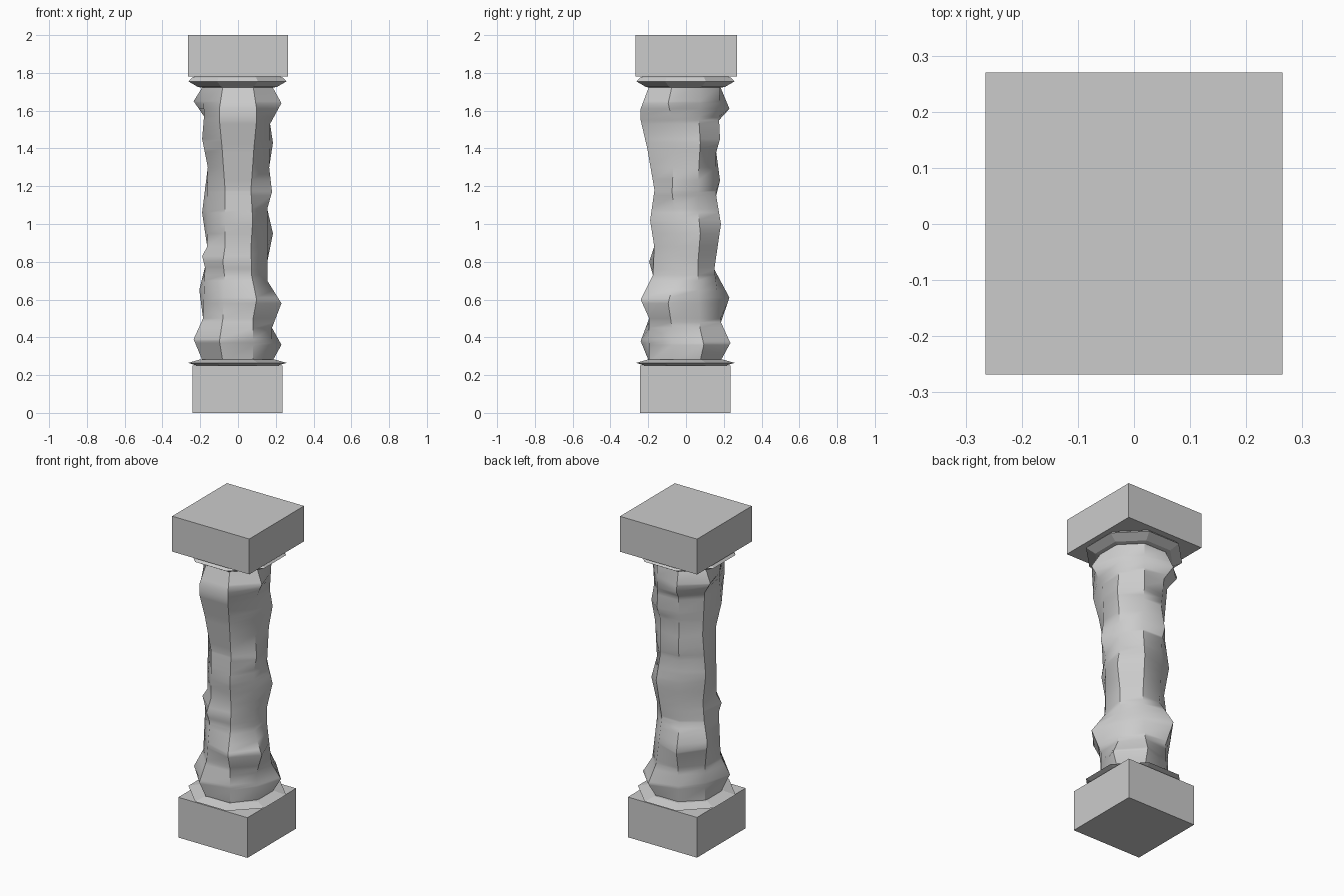
import bpy, bmesh, math

if "Cube" in bpy.data.objects:
    bpy.data.objects.remove(bpy.data.objects["Cube"])

def finish(name, bm):
    bmesh.ops.recalc_face_normals(bm, faces=bm.faces)
    me = bpy.data.meshes.new(name)
    bm.to_mesh(me)
    bm.free()
    ob = bpy.data.objects.new(name, me)
    bpy.context.collection.objects.link(ob)
    return ob

def box(name, x0, x1, y0, y1, z0, z1):
    bm = bmesh.new()
    bmesh.ops.create_cube(bm, size=1)
    for v in bm.verts:
        v.co = ((x0, x1)[v.co.x > 0], (y0, y1)[v.co.y > 0], (z0, z1)[v.co.z > 0])
    return finish(name, bm)

def skin(name, rings):
    """Skin closed rings of points, capped at both ends."""
    bm = bmesh.new()
    loops = [[bm.verts.new(p) for p in r] for r in rings]
    n = len(loops[0])
    for a, b in zip(loops, loops[1:]):
        for i in range(n):
            j = (i + 1) % n
            bm.faces.new((a[i], a[j], b[j], b[i]))
    bm.faces.new(loops[0][::-1])
    bm.faces.new(loops[-1])
    return finish(name, bm)

def collar(name, profile):
    # octagon with flat front; profile gives (apothem, z)
    k = 1 / math.cos(math.pi / 8)
    angs = [math.pi / 8 + i * math.pi / 4 for i in range(8)]
    return skin(name, [[(r * k * math.cos(a) - .003, r * k * math.sin(a) - .003, z)
                        for a in angs] for r, z in profile])

def interp(pts, z):
    for (z0, r0), (z1, r1) in zip(pts, pts[1:]):
        if z <= z1:
            return r0 + (r1 - r0) * max(0, z - z0) / (z1 - z0)
    return pts[-1][1]

# Square plinth and capital
box("plinth", -.24, .235, -.243, .235, 0, .25)
box("capital_block", -.265, .265, -.268, .27, 1.78, 2)

# Octagonal collars
collar("lower_collar", [(.21, .248), (.22, .252), (.26, .265), (.20, .282)])
collar("upper_collar", [(.19, 1.722), (.21, 1.726), (.26, 1.755), (.24, 1.775), (.22, 1.782)])

# Rough octagonal shaft: weathered outline (z, distance) for each side
sides = [
    [(.27, .18), (.36, .23), (.45, .18), (.58, .23), (.70, .155), (.80, .155), (.95, .185),
     (1.08, .155), (1.17, .18), (1.30, .165), (1.43, .185), (1.53, .17), (1.64, .23), (1.73, .18)],
    [(.27, .18), (.37, .235), (.48, .185), (.61, .23), (.76, .15), (1.0, .185), (1.15, .16),
     (1.23, .18), (1.38, .16), (1.45, .18), (1.55, .175), (1.61, .23), (1.73, .18)],
    [(.27, .185), (.39, .235), (.50, .185), (.65, .205), (.77, .175), (.83, .19), (.88, .163),
     (1.06, .19), (1.30, .16), (1.45, .19), (1.57, .18), (1.65, .235), (1.73, .185)],
    [(.27, .195), (.38, .24), (.50, .195), (.60, .24), (.73, .175), (.80, .195), (.88, .168),
     (1.02, .19), (1.18, .167), (1.40, .205), (1.55, .24), (1.61, .24), (1.73, .195)],
]

def column(pts, parity):
    # each corner column keeps every other bump, so the two cross along the edge
    peaks = [i for i in range(1, len(pts) - 1) if pts[i][1] > max(pts[i-1][1], pts[i+1][1])]
    drop = set(peaks[parity::2])
    return [p for i, p in enumerate(pts) if i not in drop]

cols = []
for s, pts in enumerate(sides):
    a = s * math.pi / 2
    for k in (0, 1):
        cols.append((math.cos(a), math.sin(a), 2 * k - 1, column(pts, (k + s) % 2)))

zs = sorted({p[0] for pts in sides for p in pts})
rings = []
for z in zs:
    ring = []
    for c, s, t, pts in cols:
        r = interp(pts, z)
        w = t * .41 * r
        ring.append((c * r - s * w, s * r + c * w, z))
    rings.append(ring)
shaft = skin("shaft", rings)
bpy.context.view_layer.objects.active = shaft
shaft.select_set(True)
bpy.ops.object.shade_smooth_by_angle(angle=math.radians(40))
